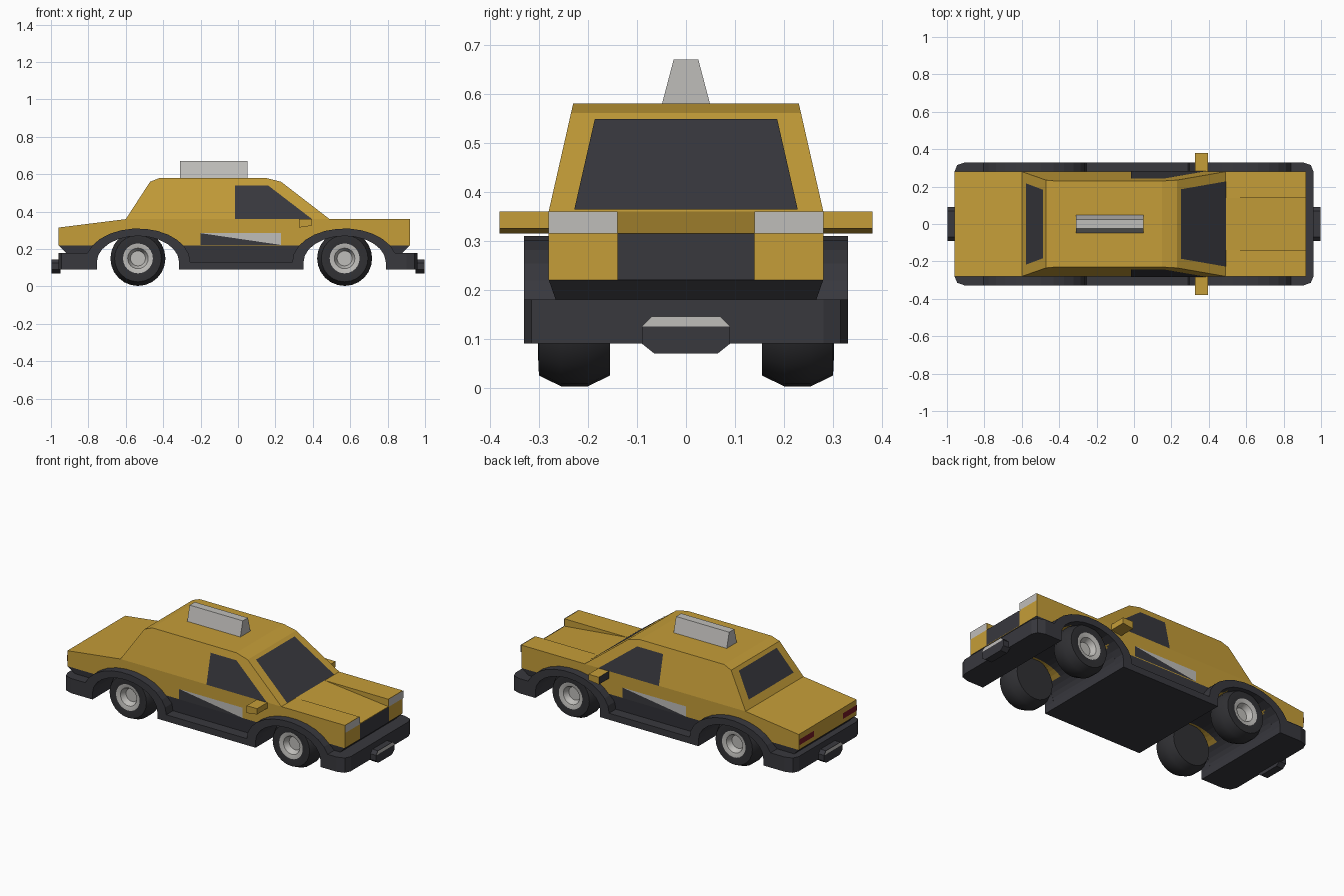
import bpy, bmesh
from math import sin, cos, pi, radians
from mathutils import Vector

if "Cube" in bpy.data.objects:
    bpy.data.objects.remove(bpy.data.objects["Cube"])


def material(name, r, g, b):
    m = bpy.data.materials.new(name)
    m.use_nodes = True
    m.diffuse_color = (r, g, b, 1)
    m.node_tree.nodes["Principled BSDF"].inputs["Base Color"].default_value = (r, g, b, 1)
    return m


YELLOW = material("taxi yellow", 0.56, 0.34, 0.04)
DARK = material("dark trim", 0.04, 0.04, 0.048)
TYRE = material("tyre black", 0.03, 0.03, 0.034)
SILVER = material("light silver", 0.52, 0.51, 0.49)
RED = material("tail light red", 0.18, 0.01, 0.018)


def finish(name, bm, mats):
    me = bpy.data.meshes.new(name)
    bm.to_mesh(me)
    bm.free()
    for m in mats:
        me.materials.append(m)
    ob = bpy.data.objects.new(name, me)
    bpy.context.collection.objects.link(ob)
    return ob


def loft(name, ring_a, ring_b, mats, rule=None):
    """Closed solid between two matching rings of points."""
    bm = bmesh.new()
    a = [bm.verts.new(p) for p in ring_a]
    b = [bm.verts.new(p) for p in ring_b]
    bm.faces.new(a)
    bm.faces.new(b[::-1])
    for i in range(len(a)):
        j = (i + 1) % len(a)
        bm.faces.new((a[j], a[i], b[i], b[j]))
    bmesh.ops.recalc_face_normals(bm, faces=bm.faces)
    bm.normal_update()
    if rule:
        for f in bm.faces:
            f.material_index = rule(f)
    return finish(name, bm, mats)


def across(name, profile, y0, y1, mats, rule=None):
    """Extrude an x-z profile along y; y0 and y1 are functions of height."""
    return loft(name, [(x, y0(z), z) for x, z in profile],
                [(x, y1(z), z) for x, z in profile], mats, rule)


def plate(name, pts, mat, lift=0.004):
    """Thin painted panel lying just proud of a surface, facing outwards."""
    v = [Vector(p) for p in pts]
    n = (v[1] - v[0]).cross(v[2] - v[0]).normalized()
    if n.dot(v[0] - Vector((0, 0, 0.25))) < 0:
        n, v = -n, v[::-1]
    bm = bmesh.new()
    bm.faces.new([bm.verts.new(p + n * lift) for p in v])
    return finish(name, bm, [mat])


def const(v):
    return lambda z: v


def half_width(z):
    if z > 0.36:
        return 0.28 - (z - 0.36) * 0.227
    return max(0.265, 0.28 - max(0, 0.22 - z) * 0.35)


def neg_width(z):
    return -half_width(z)


REAR, FRONT = -0.535, 0.57


def arch(cx, rx, rz, start, end, steps=12):
    angles = [radians(start + (end - start) * i / steps) for i in range(steps + 1)]
    return [(cx + rx * cos(t), 0.13 + rz * sin(t)) for t in angles]


def well(cx, start, end, steps=12):
    return arch(cx, 0.22, 0.14, start, end, steps)


# Lower body: two side sections and a centre with a sloping bonnet channel
under = well(REAR, 140, 40) + well(FRONT, 140, 40)
shell = [(-0.96, 0.22)] + under + [(0.92, 0.22)]
tail = [(-0.6, 0.36), (-0.96, 0.315)]
side = shell + [(0.92, 0.36), (0.49, 0.36)] + tail
centre = shell + [(0.92, 0.315), (0.49, 0.36)] + tail
across("body_left_side", side, const(0.14), half_width, [YELLOW])
across("body_right_side", side, const(-0.14), neg_width, [YELLOW])
across("body_centre", centre, const(-0.14), const(0.14), [YELLOW, DARK],
       lambda f: int(f.normal.z < -0.1))

# Cabin
cabin = [(-0.6, 0.36), (-0.47, 0.56), (-0.42, 0.58), (0.15, 0.58), (0.23, 0.56), (0.49, 0.36)]
across("cabin", cabin, neg_width, half_width, [YELLOW])

# Dark sill and valances beneath the body
sill = well(REAR, 40, 0, 4) + [(-0.315, 0.09), (0.35, 0.09)] + well(FRONT, 180, 140, 4)
nose = well(FRONT, 40, 0, 4) + [(0.79, 0.1), (0.88, 0.1), (0.88, 0.18), (0.92, 0.22)]
rear = well(REAR, 140, 180, 4) + [(-0.755, 0.1), (-0.92, 0.1), (-0.92, 0.18), (-0.96, 0.22)]
for name, prof in (("floor_and_sill", sill), ("front_valance", nose), ("rear_valance", rear)):
    across(name, prof, neg_width, half_width, [DARK])

# Flared arches joined by a side skirt
outer = ([(-0.88, 0.09), (-0.88, 0.18)] + arch(REAR, 0.28, 0.18, 164, 0)
         + arch(FRONT, 0.28, 0.18, 180, 16) + [(0.88, 0.18), (0.88, 0.09)])
inner = ([(0.79, 0.09)] + well(FRONT, 0, 180) + [(0.35, 0.09), (-0.315, 0.09)]
         + well(REAR, 0, 180) + [(-0.755, 0.09)])
for s, label in ((1, "left"), (-1, "right")):
    across(label + "_arches_and_skirt", outer + inner, const(0.26 * s), const(0.33 * s), [DARK])

# Bumpers with rounded corners, and the angular blocks mounted on them
for s, label, back in ((1, "front", 0.79), (-1, "rear", 0.755)):
    half = [(back, 0.33), (0.90, 0.33), (0.945, 0.315), (0.96, 0.28)]
    outline = half + [(x, -y) for x, y in half[::-1]]
    loft(label + "_bumper", [(s * x, y, 0.09) for x, y in outline],
         [(s * x, y, 0.18) for x, y in outline], [DARK])
    half = [(0.065, 0.07), (0.09, 0.09), (0.09, 0.125), (0.07, 0.145)]
    outline = half + [(-y, z) for y, z in half[::-1]]
    loft(label + "_bumper_block", [(s * 0.95, y, z) for y, z in outline],
         [(s * 0.997, y, z) for y, z in outline], [DARK])
    plate(label + "_bumper_strip",
          [(s * 0.997, y, z) for y, z in ((-0.09, 0.125), (0.09, 0.125), (0.07, 0.145), (-0.07, 0.145))],
          SILVER, 0.003)


def tyre_and_rim(name, cx, s):
    """Lathe a wheel about the y axis."""
    prof = [(0.125, 0.155), (0.147, 0.2), (0.147, 0.255), (0.125, 0.30),
            (0.08, 0.302), (0.055, 0.295), (0.04, 0.262)]
    n = 24
    bm = bmesh.new()
    rings = [[bm.verts.new((cx + r * cos(2 * pi * i / n), s * y, 0.15 + r * sin(2 * pi * i / n)))
              for i in range(n)] for r, y in prof]
    for k in range(len(rings) - 1):
        for i in range(n):
            j = (i + 1) % n
            f = bm.faces.new((rings[k][i], rings[k][j], rings[k + 1][j], rings[k + 1][i]))
            f.material_index = int(k >= 4)
    bm.faces.new(rings[0])
    bm.faces.new(rings[-1]).material_index = 1
    bmesh.ops.recalc_face_normals(bm, faces=bm.faces)
    ob = finish(name, bm, [TYRE, SILVER])
    bpy.ops.object.select_all(action="DESELECT")
    ob.select_set(True)
    bpy.context.view_layer.objects.active = ob
    bpy.ops.object.shade_smooth_by_angle(angle=radians(30))


# Parts repeated on both sides
for s, label in ((1, "left"), (-1, "right")):
    tyre_and_rim(label + "_front_wheel", FRONT, s)
    tyre_and_rim(label + "_rear_wheel", REAR, s)

    glass = [(-0.015, 0.36), (-0.015, 0.54), (0.16, 0.54), (0.395, 0.36)]
    plate(label + "_side_window", [(x, s * half_width(z), z) for x, z in glass], DARK)

    # Door panel split along its diagonal
    lo, hi, a, b = 0.222, 0.285, -0.2, 0.23
    if s > 0:
        a, b = b, a
    y = s * 0.28
    plate(label + "_door_dark_panel", [(a, y, hi), (a, y, lo), (b, y, lo)], DARK)
    plate(label + "_door_silver_panel", [(a, y, hi), (b, y, hi), (b, y, lo)], SILVER)

    # Wing mirror with dark glass facing backwards
    mirror = [(0.325, 0.36), (0.395, 0.36), (0.395, 0.325), (0.325, 0.315)]
    across(label + "_mirror", mirror, const(s * 0.26), const(s * 0.38), [YELLOW, DARK],
           lambda f: int(f.normal.x < -0.9))

    # Lamps
    plate(label + "_headlight", [(0.92, s * yy, z) for yy, z in
          ((0.14, 0.315), (0.28, 0.315), (0.28, 0.36), (0.14, 0.36))], SILVER)
    plate(label + "_tail_light", [(-0.96, s * yy, z) for yy, z in
          ((0.14, 0.25), (0.28, 0.25), (0.28, 0.285), (0.14, 0.285))], RED)

# Grille, windscreen and rear window
plate("grille", [(0.92, -0.14, 0.22), (0.92, 0.14, 0.22), (0.92, 0.14, 0.315), (0.92, -0.14, 0.315)], DARK)
plate("windscreen", [(0.49, -0.228, 0.36), (0.49, 0.228, 0.36),
                     (0.25, 0.186, 0.545), (0.25, -0.186, 0.545)], DARK)
plate("rear_window", [(-0.574, -0.217, 0.40), (-0.574, 0.217, 0.40),
                      (-0.483, 0.183, 0.54), (-0.483, -0.183, 0.54)], DARK)

# Roof sign
sign = [(-0.05, 0.575), (0.05, 0.575), (0.025, 0.67), (-0.025, 0.67)]
loft("roof_sign", [(-0.31, y, z) for y, z in sign], [(0.05, y, z) for y, z in sign], [SILVER])
